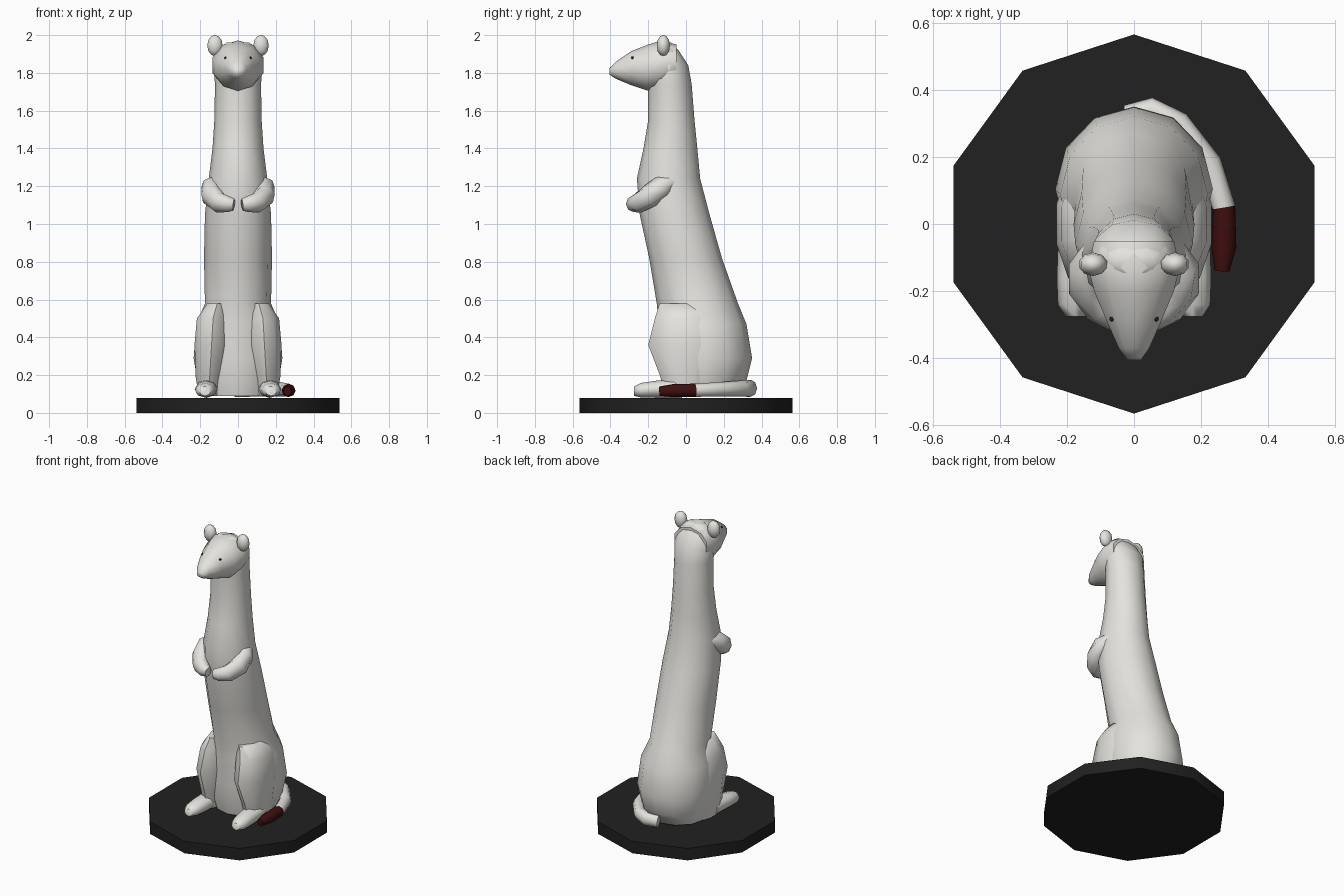
import bpy, bmesh, math
from mathutils import Vector

cube = bpy.data.objects.get("Cube")
if cube:
    bpy.data.objects.remove(cube, do_unlink=True)


def material(name, rgb):
    mat = bpy.data.materials.new(name)
    mat.use_nodes = True
    colour = (*rgb, 1)
    mat.diffuse_color = colour
    mat.node_tree.nodes["Principled BSDF"].inputs["Base Color"].default_value = colour
    return mat


FUR = material("pale_fur", (.78, .77, .73))
TIP = material("dark_red_tail_tip", (.05, .005, .005))
BLACK = material("black", (.015, .015, .015))
X, Y, Z = Vector((1, 0, 0)), Vector((0, 1, 0)), Vector((0, 0, 1))


def finish(name, bm, mats, angle=60):
    bmesh.ops.recalc_face_normals(bm, faces=bm.faces)
    mesh = bpy.data.meshes.new(name)
    bm.to_mesh(mesh)
    bm.free()
    obj = bpy.data.objects.new(name, mesh)
    bpy.context.collection.objects.link(obj)
    for mat in mats:
        mesh.materials.append(mat)
    bpy.ops.object.select_all(action='DESELECT')
    obj.select_set(True)
    bpy.context.view_layer.objects.active = obj
    bpy.ops.object.shade_smooth_by_angle(angle=math.radians(angle))
    return obj


def loft(name, sections, sides, axes=None, mats=(FUR,), rule=None):
    """Skin elliptical sections (x, y, z, half width, half height).
    Without fixed axes, each section stands across the path."""
    bm = bmesh.new()
    centres = [Vector(s[:3]) for s in sections]
    rings = []
    for i, (c, s) in enumerate(zip(centres, sections)):
        if axes:
            u, v = axes
        else:
            along = centres[min(i + 1, len(centres) - 1)] - centres[max(i - 1, 0)]
            u = along.cross(Z).normalized()
            v = u.cross(along).normalized()
        ring = []
        for k in range(sides):
            t = math.tau * k / sides
            ring.append(bm.verts.new(c + u * s[3] * math.sin(t) + v * s[4] * math.cos(t)))
        rings.append(ring)
    for a, b in zip(rings, rings[1:]):
        for k in range(sides):
            n = (k + 1) % sides
            bm.faces.new((a[k], a[n], b[n], b[k]))
    bm.faces.new(rings[0])
    bm.faces.new(rings[-1])
    if rule:
        for f in bm.faces:
            f.material_index = rule(f.calc_center_median())
    return finish(name, bm, mats)


def blob(name, centre, radii, mat, segments=10, rings=6):
    bm = bmesh.new()
    bmesh.ops.create_uvsphere(bm, u_segments=segments, v_segments=rings, radius=1)
    for v in bm.verts:
        v.co = Vector(centre) + Vector(a * b for a, b in zip(v.co, radii))
    return finish(name, bm, [mat])


# Ten-sided stand
loft("stand", [(0, 0, 0, .565, .565), (0, 0, .08, .565, .565)], 10, (X, Y), [BLACK])

# Upright body and neck: height, front, back, half width
profile = [
    (.09, -.11, .27, .19), (.17, -.13, .32, .215), (.29, -.14, .35, .235),
    (.47, -.145, .32, .22), (.58, -.155, .275, .175), (.82, -.195, .19, .18),
    (1.05, -.245, .125, .175), (1.24, -.26, .075, .155), (1.4, -.225, .06, .135),
    (1.55, -.2, .045, .125), (1.74, -.2, .03, .122), (1.84, -.2, .012, .13),
    (1.92, -.17, -.04, .11), (1.96, -.15, -.08, .06),
]
loft("body", [(0, (f + b) / 2, z, w, (b - f) / 2) for z, f, b, w in profile], 12, (X, Y))

# Wedge head: y position, bottom, top, half width
head = [
    (-.405, 1.79, 1.825, .022), (-.37, 1.768, 1.86, .048), (-.29, 1.735, 1.915, .085),
    (-.2, 1.705, 1.95, .125), (-.13, 1.71, 1.972, .143), (-.05, 1.75, 1.95, .125),
]
loft("head", [(0, y, (b + t) / 2, w, (t - b) / 2) for y, b, t, w in head], 10, (X, Z))

# Paired parts
for side, s in (("left", 1), ("right", -1)):
    blob(side + "_ear", (s * .122, -.12, 1.945), (.043, .035, .056), FUR)
    blob(side + "_eye", (s * .066, -.283, 1.88), (.008, .008, .007), BLACK, 6, 4)

    loft(side + "_thigh", [
        (s * .155, 0, .09, .055, .12), (s * .15, 0, .19, .078, .135),
        (s * .14, 0, .36, .095, .2), (s * .132, 0, .5, .09, .165),
        (s * .11, 0, .58, .055, .14)], 10, (X, Y))

    loft(side + "_foot", [
        (s * .165, -.02, .13, .06, .05), (s * .17, -.16, .125, .06, .045),
        (s * .175, -.24, .12, .052, .038), (s * .175, -.275, .115, .03, .025)], 8, (X, Z))

    loft(side + "_arm", [
        (s * .115, -.07, 1.225, .035, .035), (s * .14, -.13, 1.195, .055, .06),
        (s * .138, -.19, 1.15, .058, .062), (s * .1, -.25, 1.112, .05, .055),
        (s * .05, -.28, 1.105, .042, .042), (s * .022, -.285, 1.102, .027, .032)], 8)

# Tail curling round the left side, with a dark end
loft("tail", [
    (-.02, .32, .125, .035, .04), (.05, .342, .13, .035, .045), (.13, .3, .13, .038, .042),
    (.225, .18, .125, .037, .038), (.268, .05, .12, .034, .035),
    (.268, -.07, .118, .037, .034), (.262, -.14, .115, .022, .025)],
    8, None, [FUR, TIP], lambda c: int(c.y < .04))
